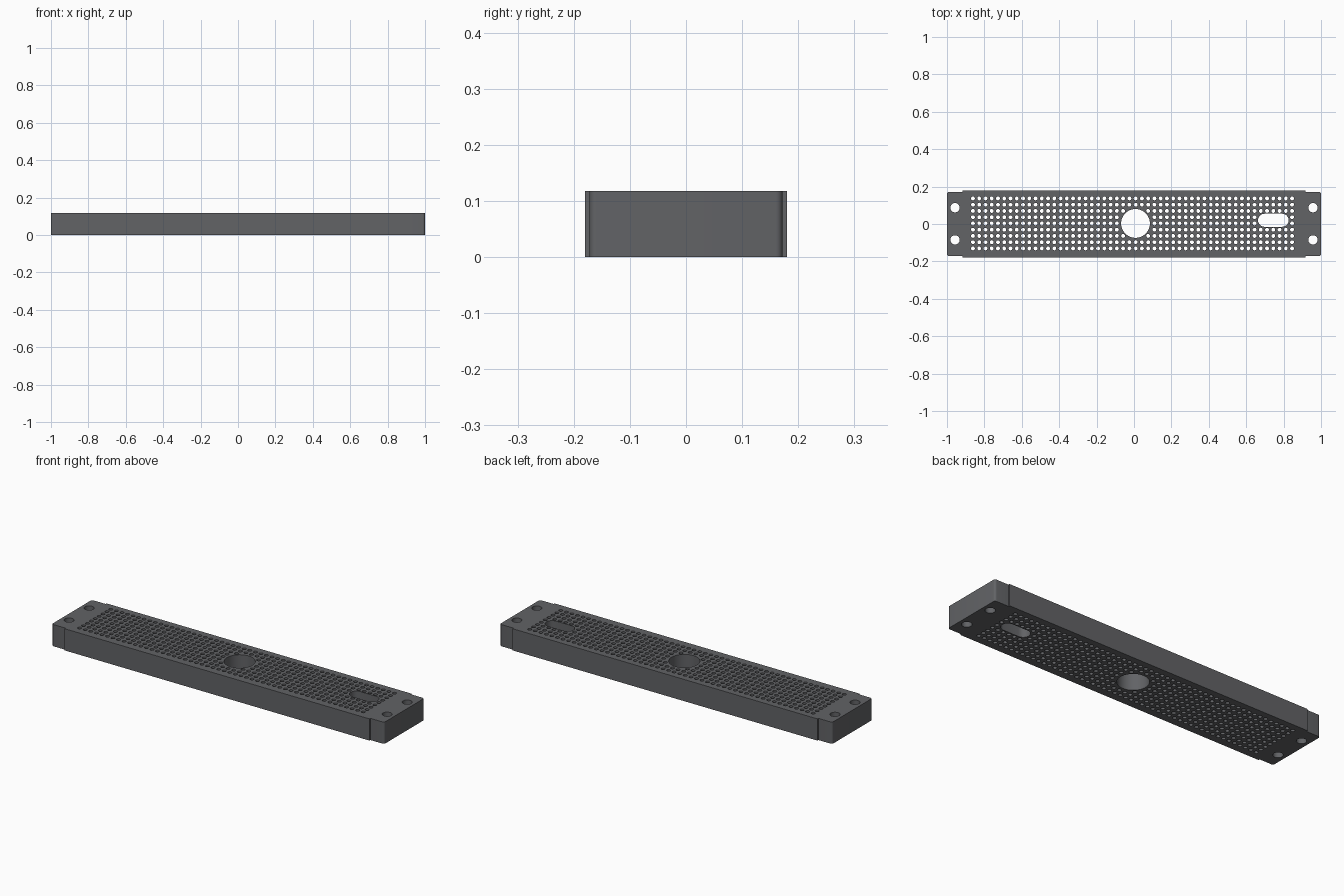
import bpy, bmesh
from math import sin, cos, pi, hypot

if "Cube" in bpy.data.objects:
    bpy.data.objects.remove(bpy.data.objects["Cube"])

HEIGHT = 0.118
BIG = (0.008, 0.003, 0.077)             # x, y, radius of the central hole
SLOT = (0.698, 0.792, 0.02, 0.035)      # end-arc centres x0, x1, y, radius


def arc(cx, cy, r, a0, a1, n):
    return [(cx + r * cos(a0 + (a1 - a0) * i / n),
             cy + r * sin(a0 + (a1 - a0) * i / n)) for i in range(n + 1)]


def circle(cx, cy, r, n):
    return arc(cx, cy, r, 0, 2 * pi, n)[:-1]


def add_loop(curve, pts):
    s = curve.splines.new('POLY')
    s.points.add(len(pts) - 1)
    for p, (x, y) in zip(s.points, pts):
        p.co = (x, y, 0, 1)
    s.use_cyclic_u = True


curve = bpy.data.curves.new("perforated_plate", 'CURVE')
curve.dimensions = '2D'
curve.fill_mode = 'BOTH'
curve.extrude = HEIGHT / 2

# Outline: wide body with slightly narrower, rounded end tabs
quarter = arc(0.988, 0.16, 0.012, 0, pi / 2, 6) + [(0.917, 0.172), (0.917, 0.18)]
right = [(x, -y) for x, y in reversed(quarter)] + quarter
add_loop(curve, right + [(-x, -y) for x, y in right])

# Mounting holes in the end tabs
for x in (-0.957, 0.957):
    for y in (-0.085, 0.087):
        add_loop(curve, circle(x, y, 0.025, 24))

# Central hole and cable slot
add_loop(curve, circle(*BIG, 48))
x0, x1, sy, sr = SLOT
add_loop(curve, arc(x1, sy, sr, -pi / 2, pi / 2, 12) + arc(x0, sy, sr, pi / 2, 3 * pi / 2, 12))

# Grid of small perforations, left out where the larger openings are
R = 0.0105
for i in range(52):
    for j in range(9):
        x = -0.861 + i * 1.706 / 51
        y = 0.003 + (j - 4) * 0.0334
        to_big = hypot(x - BIG[0], y - BIG[1]) - BIG[2]
        to_slot = hypot(x - min(max(x, x0), x1), y - sy) - sr
        if min(to_big, to_slot) > R + 0.002:
            add_loop(curve, circle(x, y, R, 12))

plate = bpy.data.objects.new("perforated_plate", curve)
bpy.context.collection.objects.link(plate)
plate.location.z = HEIGHT / 2
bpy.context.view_layer.objects.active = plate
plate.select_set(True)
bpy.ops.object.convert(target='MESH')

# Weld caps to walls and smooth the round hole walls
plate = bpy.context.object
bm = bmesh.new()
bm.from_mesh(plate.data)
bmesh.ops.remove_doubles(bm, verts=bm.verts, dist=1e-5)
bmesh.ops.recalc_face_normals(bm, faces=bm.faces)
bm.to_mesh(plate.data)
bm.free()
bpy.ops.object.shade_smooth_by_angle(angle=pi / 5)

# Dark grey finish
dark = bpy.data.materials.new("dark_grey")
dark.diffuse_color = (0.122, 0.125, 0.133, 1)
dark.use_nodes = True
dark.node_tree.nodes["Principled BSDF"].inputs["Base Color"].default_value = dark.diffuse_color
plate.data.materials.clear()
plate.data.materials.append(dark)
